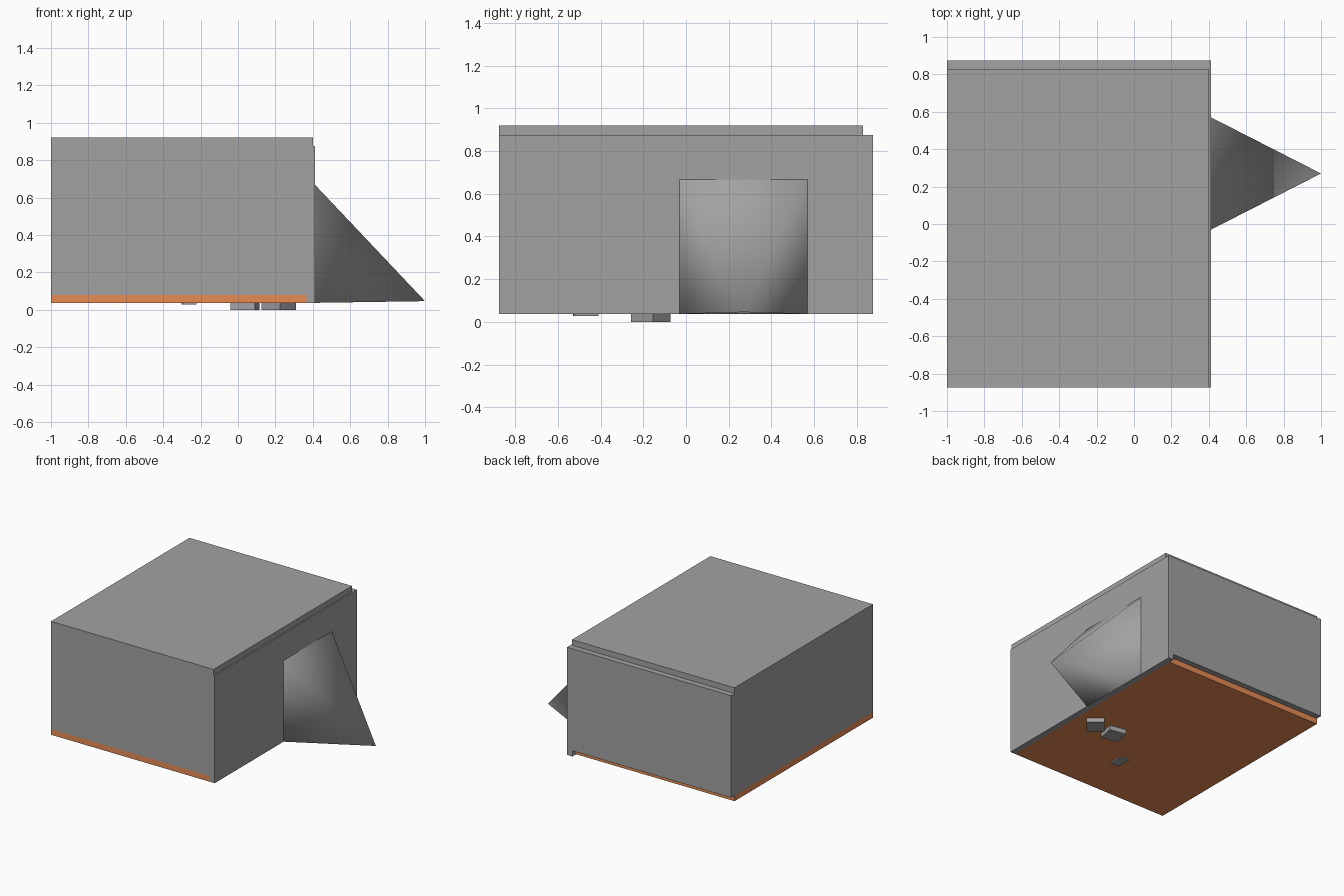
import bpy, bmesh, math
from mathutils import Matrix

if "Cube" in bpy.data.objects:
    bpy.data.objects.remove(bpy.data.objects["Cube"])


def material(name, rgb):
    m = bpy.data.materials.new(name)
    m.diffuse_color = (*rgb, 1.0)
    m.use_nodes = True
    m.node_tree.nodes["Principled BSDF"].inputs["Base Color"].default_value = m.diffuse_color
    return m


GREY = material("plaster grey", (0.36, 0.36, 0.36))
WOOD = material("orange wood", (0.80, 0.26, 0.09))


def finish(name, bm, mat):
    bmesh.ops.recalc_face_normals(bm, faces=bm.faces)
    me = bpy.data.meshes.new(name)
    bm.to_mesh(me)
    bm.free()
    me.materials.append(mat)
    ob = bpy.data.objects.new(name, me)
    bpy.context.collection.objects.link(ob)
    return ob


def box(name, x, y, z, mat=GREY, turn=0.0):
    """Box from (min, max) ranges, turned about its own vertical axis."""
    bm = bmesh.new()
    bmesh.ops.create_cube(bm, size=1)
    size = [r[1] - r[0] for r in (x, y, z)]
    mid = [(r[0] + r[1]) / 2 for r in (x, y, z)]
    bmesh.ops.transform(bm, verts=bm.verts, matrix=Matrix.Translation(mid)
                        @ Matrix.Rotation(math.radians(turn), 4, 'Z')
                        @ Matrix.Diagonal((*size, 1)))
    return finish(name, bm, mat)


# Room shell
T = 0.045
BOTTOM, FLOOR, CEIL, TOP = 0.036, 0.08, 0.876, 0.92
LEFT, RIGHT, FRONT, BACK = -1.0, 0.412, -0.875, 0.875
box("floor", (LEFT, RIGHT - T), (FRONT, BACK - T), (BOTTOM, FLOOR), WOOD)
box("ceiling", (LEFT, 0.402), (FRONT, BACK - T), (CEIL, TOP))
box("right_wall", (RIGHT - T, RIGHT), (FRONT, BACK), (BOTTOM, CEIL))
box("back_wall", (LEFT, RIGHT - T), (BACK - T, BACK), (FLOOR, CEIL))
box("left_wall", (LEFT, LEFT + T), (FRONT + T, BACK - T), (FLOOR, CEIL))
box("front_wall", (LEFT, RIGHT - T), (FRONT, FRONT + T), (FLOOR, CEIL))

# Smooth pyramid standing out of the right wall
bm = bmesh.new()
apex = bm.verts.new((1.0, 0.27, 0.046))
x0 = RIGHT - 0.004
base = [bm.verts.new((x0, y, z)) for y, z in
        ((-0.032, 0.037), (0.572, 0.037), (0.572, 0.672), (-0.032, 0.672))]
for i in range(4):
    bm.faces.new((base[i], base[(i + 1) % 4], apex)).smooth = True
finish("wall_pyramid", bm, GREY)


# Small blocks poking out under the floor: centre x, y, size x, y, bottom, turn
blocks = {"right_foot": (0.2175, -0.165, 0.128, 0.134, 0.0, -40),
          "middle_foot": (0.038, -0.18, 0.132, 0.13, 0.0, -11),
          "small_foot": (-0.262, -0.47, 0.07, 0.115, 0.027, 4)}
for name, (x, y, sx, sy, z, turn) in blocks.items():
    box(name, (x - sx / 2, x + sx / 2), (y - sy / 2, y + sy / 2),
        (z, FLOOR - 0.01), GREY, turn)
